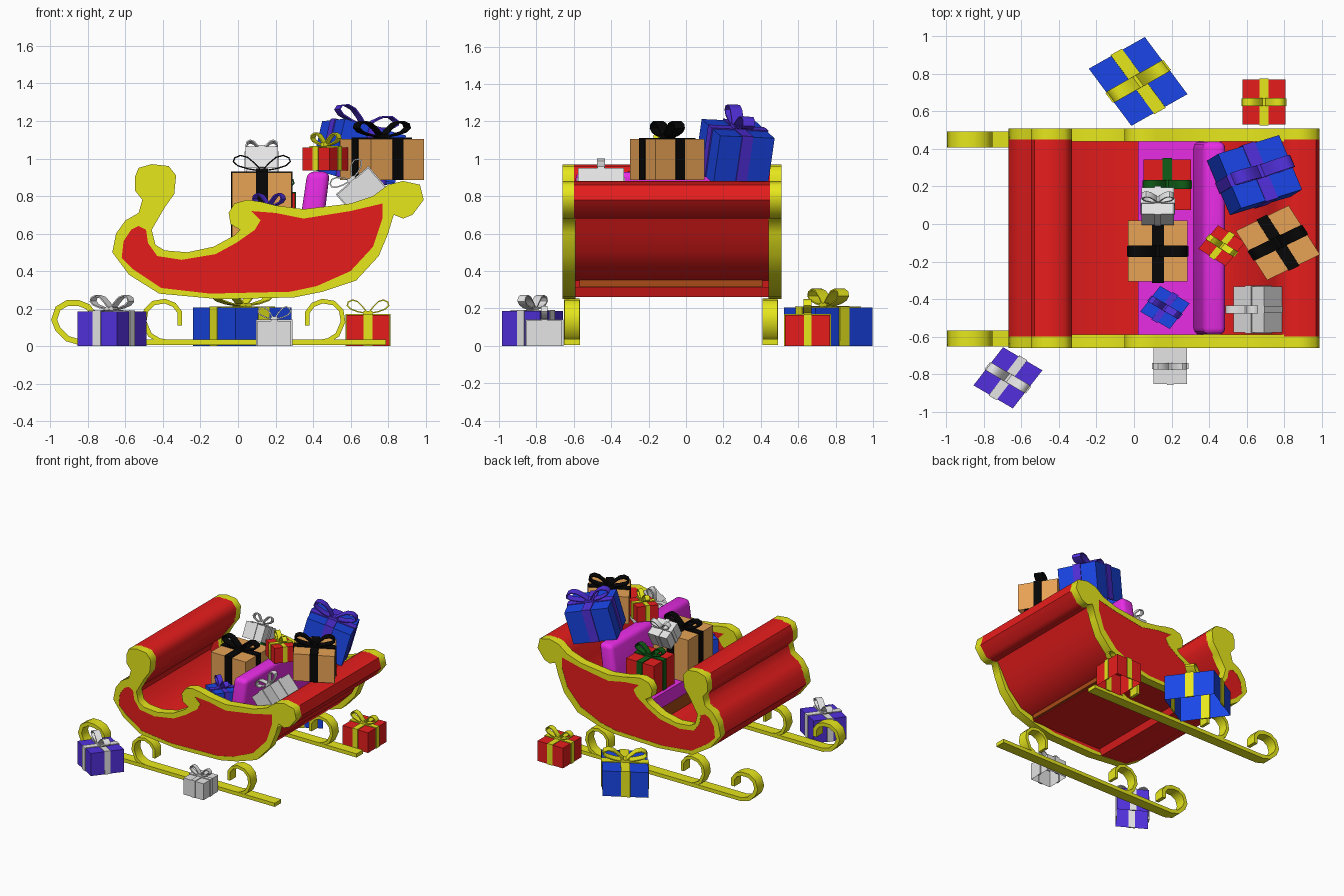
import bpy, bmesh
from math import radians
from mathutils import Matrix, Euler

cube = bpy.data.objects.get("Cube")
if cube:
    bpy.data.objects.remove(cube, do_unlink=True)


def material(name, *rgb):
    mat = bpy.data.materials.new(name)
    mat.use_nodes = True
    mat.diffuse_color = (*rgb, 1)
    shader = next(n for n in mat.node_tree.nodes if n.type == 'BSDF_PRINCIPLED')
    shader.inputs["Base Color"].default_value = (*rgb, 1)
    shader.inputs["Roughness"].default_value = 0.7
    return mat


yellow = material("gold yellow", .8, .8, .012)
red = material("bright red", .8, .012, .012)
blue = material("royal blue", .01, .06, .8)
indigo = material("indigo", .085, .03, .73)
magenta = material("magenta", .8, .025, .78)
tan = material("parcel tan", .8, .36, .09)
white = material("silver white", .78, .78, .78)
black = material("black", .002, .002, .002)
green = material("dark green", .005, .11, .008)
brown = material("wood brown", .4, .07, .008)
rounded = []


def add_mesh(name, bm, mat, matrix=None):
    bmesh.ops.recalc_face_normals(bm, faces=bm.faces)
    mesh = bpy.data.meshes.new(name)
    if matrix:
        bm.transform(matrix)
    bm.to_mesh(mesh)
    bm.free()
    mesh.materials.append(mat)
    obj = bpy.data.objects.new(name, mesh)
    bpy.context.collection.objects.link(obj)
    return obj


def scaled(points):
    return [(x / 100, z / 100) for x, z in points]


def prism(name, points, y_min, y_max, mat):
    """Solid with an x-z profile, extruded along y."""
    bm = bmesh.new()
    near, far = ([bm.verts.new((x, y, z)) for x, z in points] for y in (y_min, y_max))
    bm.faces.new(near)
    bm.faces.new(far)
    for i in range(len(points)):
        bm.faces.new((near[i - 1], near[i], far[i], far[i - 1]))
    return add_mesh(name, bm, mat)


def box(name, size, center, mat, matrix=None, open_base=False):
    bm = bmesh.new()
    place = Matrix.Translation(center) @ Matrix.Diagonal((*size, 1))
    bmesh.ops.create_cube(bm, size=1, matrix=place)
    if open_base:
        base = min(bm.faces, key=lambda f: f.calc_center_median().z)
        bmesh.ops.delete(bm, geom=[base], context='FACES_ONLY')
    return add_mesh(name, bm, mat, matrix)


def strap(name, paths, y_min, y_max, thick, mat, matrix=None):
    """Flat bands that follow x-z paths."""
    bm = bmesh.new()
    for path in paths:
        rows = [[bm.verts.new((x, y, z)) for y in (y_min, y_max)] for x, z in path]
        for a, b in zip(rows, rows[1:]):
            bm.faces.new((a[0], b[0], b[1], a[1]))
    obj = add_mesh(name, bm, mat, matrix)
    solid = obj.modifiers.new("thickness", 'SOLIDIFY')
    solid.thickness = thick
    solid.offset = 0
    solid.use_even_offset = True
    rounded.append(obj)


def ring(name, outer, hole, y, depth, mat):
    """Plate with a hole, made from a filled two-spline curve."""
    curve = bpy.data.curves.new(name, 'CURVE')
    curve.dimensions = '2D'
    curve.fill_mode = 'BOTH'
    curve.extrude = depth / 2
    for points in (outer, hole):
        spline = curve.splines.new('POLY')
        spline.points.add(len(points) - 1)
        for p, (x, z) in zip(spline.points, points):
            p.co = (x, z, 0, 1)
        spline.use_cyclic_u = True
    curve.materials.append(mat)
    temp = bpy.data.objects.new(name + "_curve", curve)
    bpy.context.collection.objects.link(temp)
    bpy.context.view_layer.update()
    mesh = bpy.data.meshes.new_from_object(
        temp.evaluated_get(bpy.context.evaluated_depsgraph_get()))
    bpy.data.objects.remove(temp, do_unlink=True)
    obj = bpy.data.objects.new(name, mesh)
    bpy.context.collection.objects.link(obj)
    obj.matrix_world = Matrix.Translation((0, y, 0)) @ Matrix.Rotation(radians(90), 4, 'X')


# Sleigh profiles, in hundredths: front scroll, underside, back scroll, top rim
front = scaled([
    (-39, 74), (-34, 81), (-33, 91), (-37, 96), (-46, 97), (-53, 95), (-55, 90),
    (-55, 83), (-51, 78), (-53, 71), (-60, 67), (-65, 60), (-67, 50), (-58, 38), (-42, 28)])
keel = scaled([(-10, 25), (30, 26), (45, 29), (63, 35), (75, 48), (80, 60)])
back = scaled([(83, 70), (88, 68), (93, 70), (99, 78), (97, 86), (88, 88), (80, 86)])
rim = scaled([
    (72, 80), (60, 76), (35, 73), (20, 75), (12, 77), (5, 78), (-2, 76), (-5, 71),
    (-4, 65), (1, 62), (-2, 59), (-13, 53), (-27, 50), (-39, 51), (-44, 54), (-46, 62)])
recess = scaled([(-18, 26), (-16, 31), (30, 31), (48, 31), (49, 35), (60, 38), (72, 50), (78, 61)])
lining = scaled([
    (75, 78), (72, 66), (66, 54), (56, 44), (42, 36), (0, 34), (-35, 35),
    (-50, 44), (-56, 52), (-53, 59), (-46, 64)])
panel = scaled([
    (-62, 47), (-61, 56), (-57, 62), (-53, 64), (-49, 62), (-48, 55), (-43, 48),
    (-30, 46), (-12, 49), (-1, 55), (9, 62), (12, 67), (7, 72), (20, 71), (35, 68),
    (60, 72), (77, 76), (77, 68), (72, 53), (60, 40), (42, 32), (28, 29), (-15, 28),
    (-41, 31), (-56, 41)])

# Sleigh body
rounded.append(prism("sleigh_shell", front + recess + back + lining, -.6, .45, red))
for side, y in (("right", -.625), ("left", .475)):
    ring(side + "_side_trim", front + keel + back + rim, panel, y, .07, yellow)
    prism(side + "_side_panel", panel, y - .033, y + .033, red)

# Seat on a wooden base
box("floor_board", (.46, .98, .035), (.27, -.08, .333), brown)
box("seat_base", (.38, .98, .12), (.23, -.08, .405), brown)
box("seat_cushion", (.33, 1.03, .115), (.185, -.075, .517), magenta)
seat_back = prism("seat_back", scaled([(30, 45), (43, 45), (49, 93), (37, 93)]),
                  -.59, .44, magenta)
bevel = seat_back.modifiers.new("rounding", 'BEVEL')
bevel.width = .035
bevel.segments = 3
rounded.append(seat_back)

# Runners with curled tips and hooked struts
runner = scaled([
    (79, 2), (-84, 2), (-91, 4), (-96, 9), (-98, 14), (-96, 20), (-91, 23),
    (-85, 23), (-80, 21), (-77, 17), (-77, 11)])
strut = scaled([
    (37, 11), (37, 18), (40, 22), (45, 24), (51, 23), (55, 19), (56, 13),
    (53, 6), (48, 3), (42, 2)])
mirrored = [(.06 - x, z) for x, z in strut]
for side, y in (("right", -.61), ("left", .45)):
    strap(side + "_runner", [runner], y - .042, y + .042, .03, yellow)
    strap(side + "_struts", [strut, mirrored], y - .04, y + .04, .024, yellow)

# Bow loop in unit size, one side
loop = [(0, 0), (.25, .5), (.5, .88), (.75, 1), (.95, .85), (1, .6), (.85, .35),
        (.5, .15), (0, 0)]


def gift(name, place, size, paper, ribbon, turn=0, tilt=(0, 0)):
    """Open-based wrapped box, a little wide in x, with ribbons and a bow."""
    w, d, h = size
    rot = Euler((radians(tilt[0]), radians(tilt[1]), 0)).to_matrix().to_4x4()
    widen = Matrix.Diagonal((1.15, 1, 1, 1))
    matrix = Matrix.Translation(place) @ rot @ widen @ Matrix.Rotation(radians(turn), 4, 'Z')
    band = .2 * w
    box(name + "_box", size, (0, 0, h / 2), paper, matrix, True)
    for part, span, quarter in (("cross", w, 0), ("long", d, 90)):
        path = [(-span / 2, 0), (-span / 2, h), (span / 2, h), (span / 2, 0)]
        strap(name + "_ribbon_" + part, [path], -band / 2, band / 2, .012, ribbon,
              matrix @ Matrix.Rotation(radians(quarter), 4, 'Z'))
    top, reach, rise = h + .008, w * .48, w * .14 + .045
    loops = [[(s * x * reach, top + z * rise) for x, z in loop] for s in (-1, 1)]
    strap(name + "_bow", loops, -band * .55, band * .55, .007, ribbon, matrix)
    box(name + "_knot", (band, band * 1.1, .02), (0, 0, top + .005), ribbon, matrix)


# Gifts on the ground
gift("large_ground_gift", (.022, .76, 0), (.31, .363, .205), blue, yellow, 33)
gift("red_ground_gift", (.693, .65, 0), (.2, .24, .165), red, yellow)
gift("indigo_ground_gift", (-.672, -.82, 0), (.22, .245, .185), indigo, white, -34)
gift("white_ground_gift", (.193, -.757, 0), (.157, .19, .135), white, white)

# Gifts on the seat
gift("tan_seat_gift", (.127, -.145, .575), (.275, .325, .35), tan, black)
gift("blue_seat_gift", (.165, -.445, .575), (.165, .165, .16), blue, indigo, -34)
gift("red_seat_gift", (.177, .21, .575), (.22, .27, .24), red, green)
gift("white_seat_gift", (.127, .065, .915), (.15, .16, .125), white, white, 0, (-28, 0))

# Gifts on the back
gift("red_back_gift", (.468, -.115, .935), (.155, .155, .125), red, yellow, -36)
gift("tan_back_gift", (.767, -.1, .885), (.28, .3, .22), tan, black, 29)
gift("blue_back_gift", (.613, .242, .905), (.31, .31, .265), blue, indigo, 19, (-8, 13))
gift("white_back_gift", (.72, -.455, .755), (.19, .245, .165), white, white, 0, (0, -41))

# Apply the modifiers of the rounded parts and smooth their gentle bends
bpy.ops.object.select_all(action='DESELECT')
for obj in rounded:
    obj.select_set(True)
bpy.context.view_layer.objects.active = rounded[0]
bpy.ops.object.convert(target='MESH')
bpy.ops.object.shade_smooth_by_angle(angle=radians(48))
